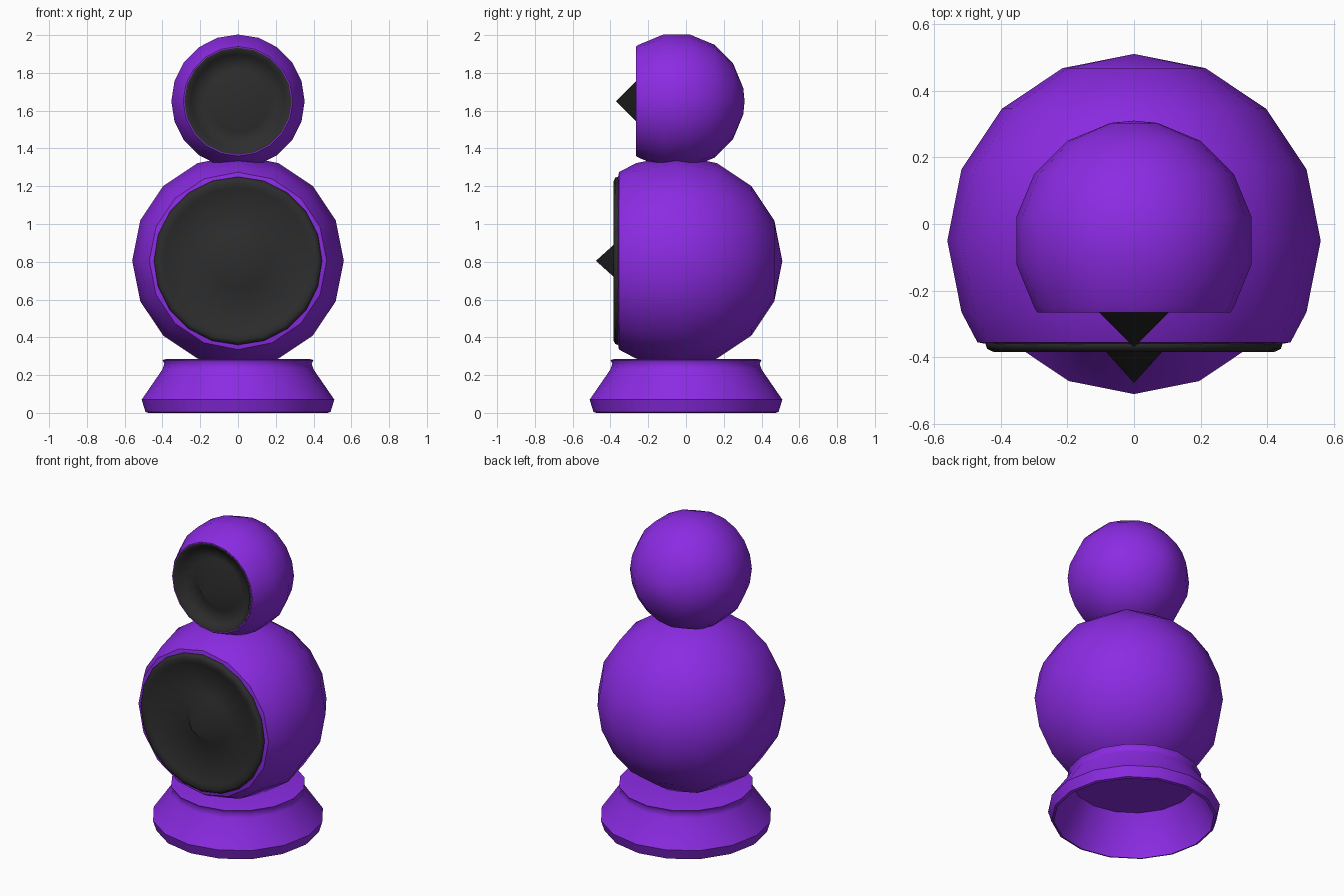
import bpy, bmesh, math

if "Cube" in bpy.data.objects:
    bpy.data.objects.remove(bpy.data.objects["Cube"])


def material(name, rgb):
    m = bpy.data.materials.new(name)
    m.diffuse_color = (*rgb, 1)
    m.use_nodes = True
    m.node_tree.nodes["Principled BSDF"].inputs["Base Color"].default_value = m.diffuse_color
    return m


purple = material("purple", (0.26, 0.024, 0.77))
black = material("black", (0.026, 0.026, 0.026))


def lathe(name, profile, centre, segs, axis, mat, angle):
    """Revolve (radius, position) points around the Z axis or the Y axis."""
    cx, cy, cz = centre
    bm = bmesh.new()
    rings = []
    for r, h in profile:
        ring = []
        for i in range(1 if r == 0 else segs):
            a = 2 * math.pi * i / segs
            u, v = r * math.sin(a), r * math.cos(a)
            p = (cx + u, cy + v, cz + h) if axis == 'Z' else (cx + u, cy + h, cz + v)
            ring.append(bm.verts.new(p))
        rings.append(ring)
    for a, b in zip(rings, rings[1:]):
        for i in range(segs):
            j = (i + 1) % segs
            if len(a) == 1:
                bm.faces.new((a[0], b[j], b[i]))
            elif len(b) == 1:
                bm.faces.new((a[i], a[j], b[0]))
            else:
                bm.faces.new((a[i], a[j], b[j], b[i]))
    bmesh.ops.recalc_face_normals(bm, faces=bm.faces)
    me = bpy.data.meshes.new(name)
    bm.to_mesh(me)
    bm.free()
    me.materials.append(mat)
    ob = bpy.data.objects.new(name, me)
    bpy.context.collection.objects.link(ob)
    bpy.ops.object.select_all(action='DESELECT')
    ob.select_set(True)
    bpy.context.view_layer.objects.active = ob
    bpy.ops.object.shade_smooth_by_angle(angle=math.radians(angle))
    return ob


def ball(radius, angles):
    return [(max(0, radius * math.cos(math.radians(a))) if a < 90 else 0,
             radius * math.sin(math.radians(a))) for a in angles]


# hollow flared foot with a small lip on top
lathe("base", [(0, 0.25), (0.37, 0.25), (0.385, 0.22), (0.475, 0.03), (0.475, 0),
               (0.49, 0.005), (0.51, 0.07), (0.40, 0.23), (0.39, 0.26), (0.40, 0.28),
               (0.38, 0.285), (0, 0.285)],
      (0, 0, 0), 16, 'Z', purple, 50)

# large woofer ball, cut flat at the front, with a closed back wall in the cut
lathe("woofer_body", [(0, -0.20), (0.44, -0.27), (0.44, -0.31)]
      + ball(0.56, [-33, -22.5, 0, 22.5, 45, 67.5, 90]),
      (0, -0.05, 0.805), 16, 'Y', purple, 50)

# small tweeter ball, cut flat at the front
lathe("tweeter_body", [(0, -0.08), (0.282, -0.17), (0.282, -0.215), (0.29, -0.215)]
      + ball(0.36, [-33.75, -11.25, 11.25, 33.75, 56.25, 78.75, 90]),
      (0, -0.05, 1.65), 20, 'Y', purple, 50)

# woofer: raised rim, dished cone and pointed centre plug
lathe("woofer_cone", [(0.44, -0.345), (0.445, -0.362), (0.44, -0.375), (0.42, -0.384),
                      (0.39, -0.375), (0.15, -0.31), (0, -0.477)],
      (0, 0, 0.805), 20, 'Y', black, 80)

# tweeter: flush rim, dished cone and pointed centre plug
lathe("tweeter_cone", [(0.284, -0.25), (0.284, -0.266), (0.27, -0.266), (0.25, -0.235),
                       (0.165, -0.205), (0, -0.37)],
      (0, 0, 1.65), 20, 'Y', black, 80)
